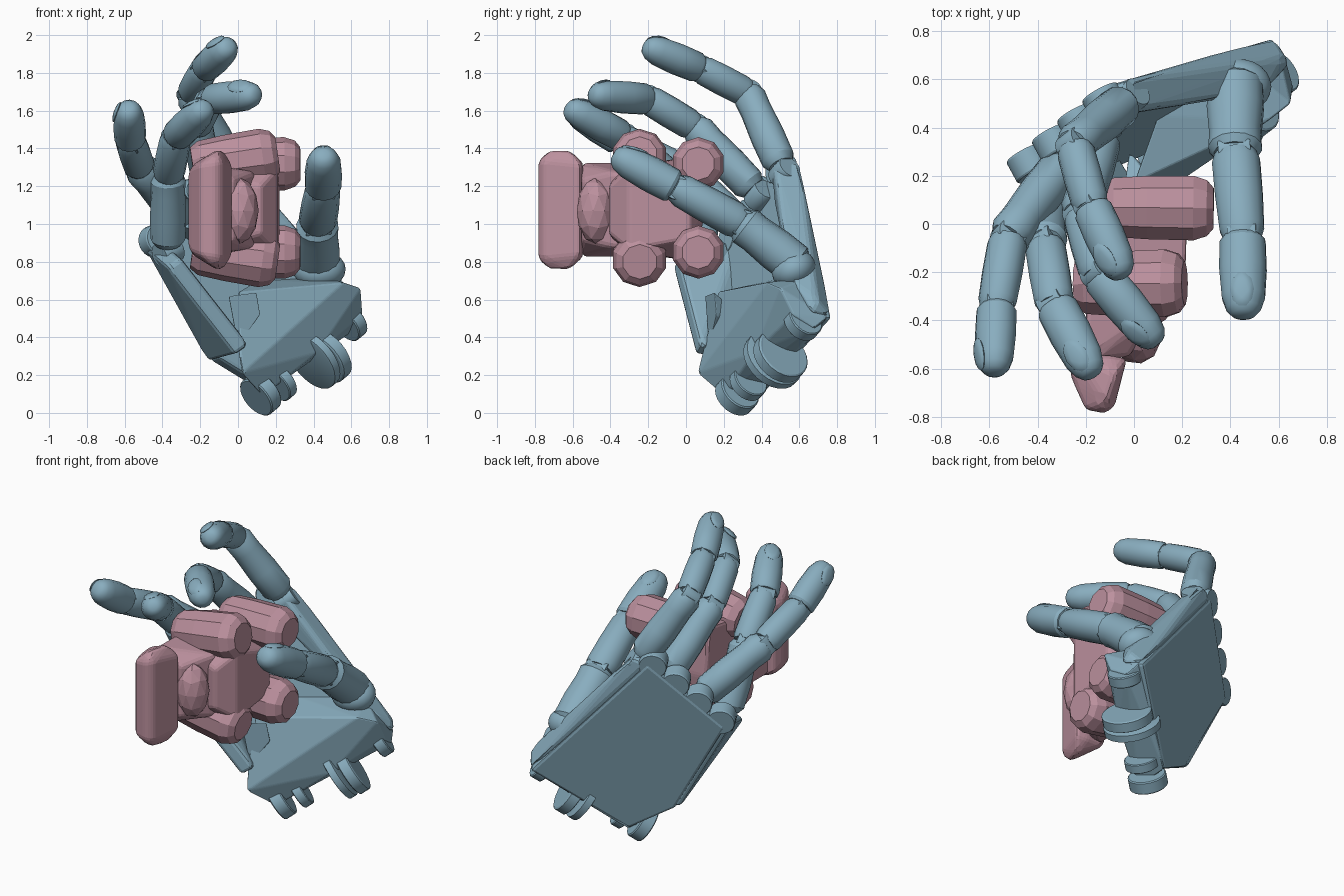
import bpy, bmesh, math
from mathutils import Vector as V

if "Cube" in bpy.data.objects:
    bpy.data.objects.remove(bpy.data.objects["Cube"])


def material(name, rgb):
    m = bpy.data.materials.new(name)
    m.diffuse_color = (*rgb, 1)
    m.use_nodes = True
    m.node_tree.nodes["Principled BSDF"].inputs["Base Color"].default_value = m.diffuse_color
    return m


BLUE = material("blue_grey", (0.25, 0.42, 0.52))
PINK = material("dusty_pink", (0.50, 0.28, 0.34))


def finish(bm, name, mat, angle=0):
    bmesh.ops.recalc_face_normals(bm, faces=bm.faces)
    me = bpy.data.meshes.new(name)
    bm.to_mesh(me)
    bm.free()
    ob = bpy.data.objects.new(name, me)
    bpy.context.collection.objects.link(ob)
    me.materials.append(mat)
    if angle:
        bpy.ops.object.select_all(action='DESELECT')
        ob.select_set(True)
        bpy.context.view_layer.objects.active = ob
        bpy.ops.object.shade_smooth_by_angle(angle=math.radians(angle))
    return ob


def hull(name, pts, mat=BLUE, bevel=0.02):
    bm = bmesh.new()
    for p in pts:
        bm.verts.new(p)
    bmesh.ops.convex_hull(bm, input=bm.verts)
    junk = [v for v in bm.verts if not v.link_faces]
    bmesh.ops.delete(bm, geom=junk, context='VERTS')
    bmesh.ops.dissolve_limit(bm, angle_limit=0.06, verts=bm.verts, edges=bm.edges)
    if bevel:
        bmesh.ops.bevel(bm, geom=bm.edges[:], offset=bevel, segments=2,
                        affect='EDGES', profile=0.5, clamp_overlap=True)
    return finish(bm, name, mat)


def tube(name, a, b, ra, rb, profile, up=V((0, 0, 1)), flat=1.0, n=14, mat=BLUE, angle=30):
    """Tapered limb from a to b; profile holds (position, radius factor)."""
    a, b = V(a), V(b)
    d = (b - a).normalized()
    side = d.cross(up).normalized()
    top = side.cross(d)
    bm = bmesh.new()
    rings = []
    for t, f in profile:
        r = (ra + (rb - ra) * t) * f
        c = a.lerp(b, t)
        rings.append([bm.verts.new(c + side * r * math.cos(k) + top * r * flat * math.sin(k))
                      for k in (math.tau * (i + .5) / n for i in range(n))])
    for p, q in zip(rings, rings[1:]):
        for i in range(n):
            bm.faces.new((p[i], p[(i + 1) % n], q[(i + 1) % n], q[i]))
    bm.faces.new(rings[0])
    bm.faces.new(rings[-1])
    return finish(bm, name, mat, angle)


ROD = [(0, 0.94), (0.08, 1), (0.92, 1), (1, 0.94)]
PROXIMAL = [(0, .7), (.08, .95), (.4, 1), (.75, .95), (.92, 1), (1, .8)]
MIDDLE = [(0, .8), (.1, .92), (.5, .95), (.88, .93), (1, .78)]
DISTAL = [(0, .85), (.05, .98), (.4, 1.05), (.75, 1.0), (.9, .82), (.97, .58), (1, .3)]
LOBE = [(0, .75), (.1, .95), (.4, 1), (.82, 1), (.94, .86), (1, .62)]


def disc(name, c, axis, r, w):
    axis = V(axis).normalized() * w / 2
    return tube(name, V(c) - axis, V(c) + axis, r, r, ROD, n=24)


def ellipsoid(name, c, size, x_axis, up, mat, sub=2, angle=0):
    bm = bmesh.new()
    bmesh.ops.create_icosphere(bm, subdivisions=sub, radius=1)
    x = V(x_axis).normalized()
    y = V(up).cross(x).normalized()
    z = x.cross(y)
    for v in bm.verts:
        p = v.co
        v.co = V(c) + x * p.x * size[0] + y * p.y * size[1] + z * p.z * size[2]
    return finish(bm, name, mat, angle)


def finger(name, pts, radii):
    pts = [V(p) for p in pts]
    bow = (pts[1] + pts[2]) / 2 - (pts[0] + pts[3]) / 2
    for i in range(3):
        a, b = pts[i], pts[i + 1]
        d = (b - a).normalized()
        up = (bow - d * bow.dot(d)).normalized()
        shape = (PROXIMAL, MIDDLE, DISTAL)[i]
        start = .05 if i == 0 and name != "thumb" else .012
        tube(f"{name}_segment_{i + 1}", a + d * start, b + d * (.012 if i < 2 else 0),
             radii[i], radii[i + 1], shape, up, .95)
        # narrow hinge barrel between segments
        if i or name != "thumb":
            disc(f"{name}_hinge_{i + 1}", a, d.cross(up), radii[i] * .68, radii[i] * 1.2)
    # fingernail on the outer side of the tip
    ellipsoid(name + "_nail", a.lerp(b, .76) + up * radii[3] * .84,
              (.075, .05, .016), d - up * .22, up, BLUE, 2, 40)


# Back plate of the hand
K1, K4 = V((-.12, .57, 1.30)), V((-.48, .28, .87))
A, B, C = V((.58, .775, .50)), V((-.14, .31, .27)), V((.12, .42, .11))
N = (K4 - K1).cross(A - K1).normalized()
N = N if N.y > 0 else -N
plate = [K1, K4, B, C, A]
hull("back_plate", plate + [p - N * .10 for p in plate])
hull("index_side_wall", [K1, A, K1 - N * .14, A - N * .14, K1 + V((.1, .03, .03)),
                         K1 + V((.13, -.1, .02)), A + V((.05, -.08, .1)), V((.55, .55, .70)),
                         V((.02, .47, 1.1))])

# Rounded knuckle lobes along the finger edge
out = (K1 - A).normalized()
for i in range(4):
    p = K1.lerp(K4, .06 + i * .29) - N * .055 + out * .005
    disc(f"knuckle_lobe_{i + 1}", p, N, .085, .10)

# Little finger side panel and its inner ledge
K4F, BF = V((-.37, -.07, .77)), V((-.01, .05, .31))
rim = V((.07, .03, .05))
side = [V((-.50, .25, .88)), V((-.16, .30, .27)), K4F, BF]
hull("little_side_panel", side + [p + rim for p in side])
hull("palm_ledge", [(-.05, .1, .62), (.1, .15, .64), (.08, .2, .5), (-.02, .3, .5),
                    (0, .12, .35), (.12, .16, .52)], bevel=.01)

# Heel of the palm, rising to the thumb mount
hull("palm_heel", [A - N * .03, C, (.0, .17, .64), (.02, .06, .21), (.0, .1, .34), (.56, .43, .69), (.65, .50, .66),
                   (.66, .57, .52), (.13, .20, .09), (.42, .36, .32), (.1, .45, .7), (.25, .28, .60),
                   (.45, .66, .72), (.63, .68, .45)])
ellipsoid("thumb_mount", (.43, .57, .76), (.14, .12, .10), (1, 0, 0), (0, -.5, 1), BLUE, 3, 40)

# Wrist hinge discs
W = A - C
for i, (c, r, w) in enumerate([((.12, .27, .10), .115, .08), ((.22, .33, .16), .10, .06),
                               ((.40, .46, .28), .17, .05), ((.47, .50, .30), .15, .07),
                               ((.59, .62, .48), .10, .07)]):
    disc(f"wrist_hinge_{i + 1}", c, W, r, w)

# Fingers
finger("index_finger", [(-.02, .52, 1.27), (-.25, .33, 1.69), (-.18, .08, 1.82), (-.045, -.22, 1.945)],
       (.098, .088, .085, .078))
finger("middle_finger", [(-.13, .39, 1.15), (-.22, .05, 1.51), (-.15, -.2, 1.66), (.10, -.50, 1.685)],
       (.098, .09, .088, .08))
finger("ring_finger", [(-.27, .28, 1.0), (-.52, -.05, 1.30), (-.57, -.34, 1.44), (-.58, -.62, 1.62)],
       (.098, .095, .09, .08))
finger("little_finger", [(-.37, .13, .85), (-.37, -.08, 1.25), (-.33, -.33, 1.46), (-.17, -.63, 1.62)],
       (.10, .095, .09, .08))
finger("thumb", [(.42, .61, .76), (.42, .30, 1.0), (.45, -.05, 1.19), (.455, -.385, 1.37)],
       (.125, .112, .10, .088))

# Held toy: faceted body with shell
hull("toy_body", [(-.2, -.36, 1.3), (-.2, -.36, .86), (-.2, .05, 1.36), (-.2, .05, .8), (.12, -.41, 1.2),
                  (.12, -.41, .95), (.21, -.3, 1.3), (.21, -.3, .86), (.22, .02, 1.2), (.22, .02, .92),
                  (.1, .1, 1.05), (-.18, .08, 1.05)], PINK, .03)
hull("toy_neck", [(x, y, 1.075 + s * z) for s in (1, -1) for x, y, z in
                  ((-.2, -.57, .25), (-.2, -.3, .25), (-.02, -.55, .16), (.08, -.38, .2), (.1, -.3, .2))], PINK, .02)
# Four stubby lobes, mirrored about the toy's middle height
for s, label in ((1, "upper"), (-1, "lower")):
    tube(f"toy_back_lobe_{label}", (-.13, .07, 1.085 + s * .23), (.33, .065, 1.085 + s * .235),
         .135, .142, LOBE, n=10, mat=PINK, angle=0)
    tube(f"toy_front_lobe_{label}", (-.24, -.25, 1.085 + s * .22), (.21, -.245, 1.085 + s * .285),
         .135, .15, LOBE, n=10, mat=PINK, angle=0)
# Nose and wide end plate
ellipsoid("toy_nose", (.01, -.48, 1.07), (.10, .10, .175), (1, .2, 0), (0, 0, 1), PINK)
hull("toy_end_plate", [(x, y, 1.075 + s * z) for s in (1, -1) for x, y, z in
                       ((-.265, -.62, .18), (-.24, -.55, .24), (-.12, -.785, .25), (-.12, -.74, .315),
                        (-.2, -.77, .24), (-.25, -.66, .22), (-.08, -.62, .32), (-.08, -.755, .26),
                        (-.03, -.56, .24), (-.10, -.545, .25))], PINK, .02)
